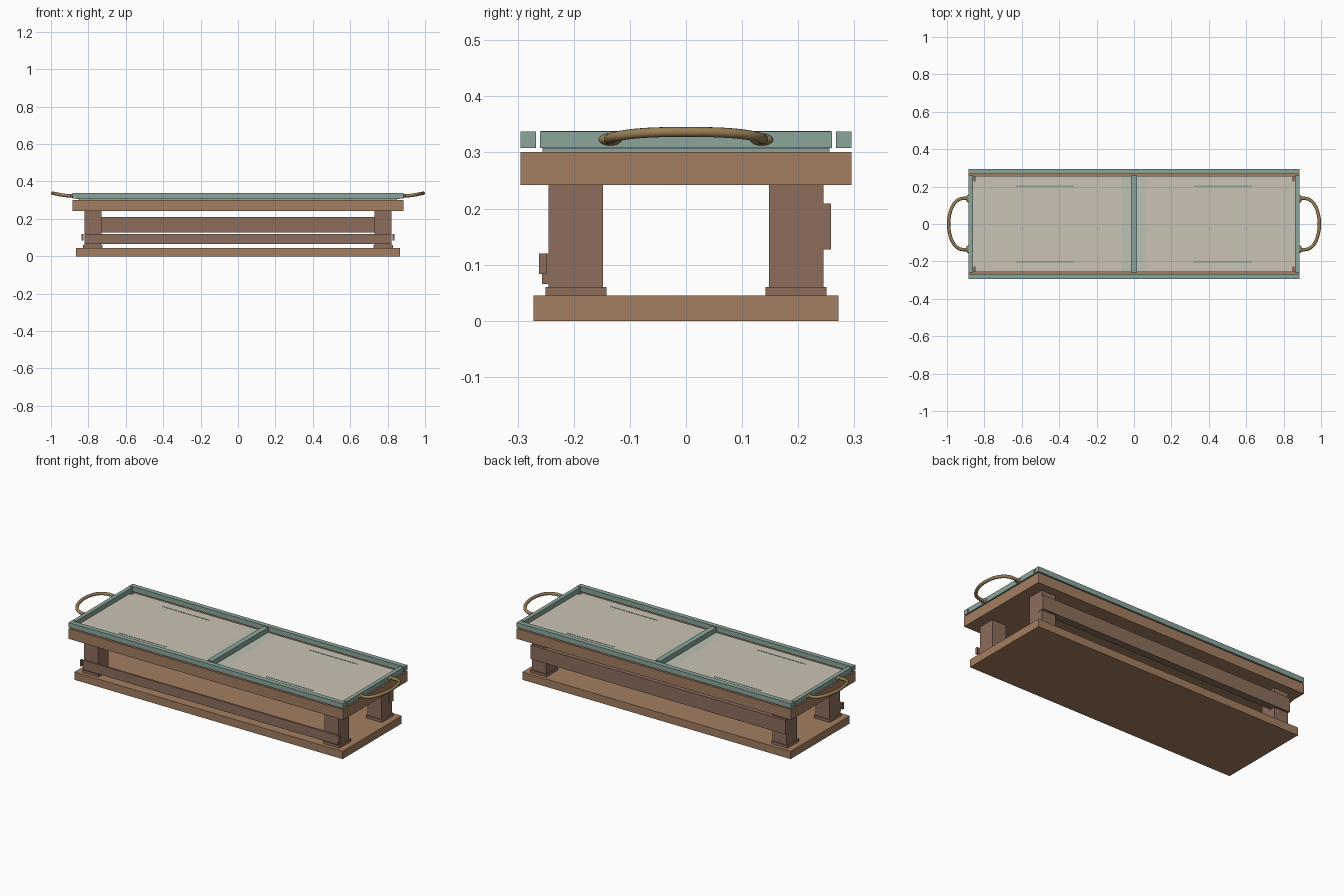
import bpy, math

if "Cube" in bpy.data.objects:
    bpy.data.objects.remove(bpy.data.objects["Cube"])


def material(name, r, g, b):
    m = bpy.data.materials.new(name)
    m.diffuse_color = (r, g, b, 1)
    m.use_nodes = True
    m.node_tree.nodes["Principled BSDF"].inputs["Base Color"].default_value = m.diffuse_color
    return m


OAK = material("oak", 0.37, 0.21, 0.12)
DARK = material("dark_wood", 0.27, 0.155, 0.11)
GREEN = material("painted_green", 0.26, 0.38, 0.33)
PALE = material("pale_green", 0.50, 0.54, 0.46)
LINEN = material("linen", 0.60, 0.55, 0.46)
BRASS = material("brass", 0.31, 0.21, 0.09)


def box(name, x, y, z, mat):
    """Box from (min, max) ranges on each axis."""
    bpy.ops.mesh.primitive_cube_add(size=1, location=[sum(r) / 2 for r in (x, y, z)])
    o = bpy.context.object
    o.name = name
    o.scale = [abs(r[1] - r[0]) for r in (x, y, z)]
    bpy.ops.object.transform_apply(location=False, rotation=False, scale=True)
    o.data.materials.append(mat)
    return o


def span(s, a, b):
    return (min(s * a, s * b), max(s * a, s * b))


# base board and table top
box("base_board", (-0.865, 0.865), (-0.272, 0.272), (0, 0.045), OAK)
box("table_top", (-0.885, 0.885), (-0.295, 0.295), (0.242, 0.301), OAK)

# legs on square feet, tray corner pins
for sx in (-1, 1):
    for sy in (-1, 1):
        box("foot", span(sx, 0.725, 0.828), span(sy, 0.142, 0.25), (0.045, 0.06), DARK)
        box("leg", span(sx, 0.73, 0.82), span(sy, 0.148, 0.245), (0.06, 0.242), DARK)
        box("corner_pin", span(sx, 0.845, 0.86), span(sy, 0.228, 0.255), (0.308, 0.312), DARK)
        # thin inlay lines on the tray
        box("inlay_line", span(sx, 0.32, 0.63), span(sy, 0.199, 0.205), (0.309, 0.311), GREEN)

# stretchers and end plates
box("back_stretcher", (-0.822, 0.822), (0.215, 0.258), (0.127, 0.209), DARK)
box("front_stretcher", (-0.82, 0.82), (-0.257, -0.245), (0.066, 0.12), DARK)
for sx in (-1, 1):
    box("stretcher_end_plate", span(sx, 0.826, 0.836), (-0.262, -0.248), (0.083, 0.12), DARK)

# tray bottom with two panels, rim and divider
box("tray_bottom", (-0.85, 0.85), (-0.256, 0.256), (0.301, 0.308), GREEN)
box("tray_centre_strip", (-0.07, 0.065), (-0.256, 0.256), (0.308, 0.3095), PALE)
box("tray_divider", (-0.015, 0.015), (-0.258, 0.258), (0.308, 0.338), GREEN)
for s in (-1, 1):
    box("tray_panel", (-0.863, -0.07) if s < 0 else (0.065, 0.863),
        (-0.256, 0.256), (0.3075, 0.3095), LINEN)
    box("tray_long_rail", (-0.885, 0.885), span(s, 0.267, 0.295), (0.308, 0.337), GREEN)
    box("tray_end_rail", span(s, 0.862, 0.885), (-0.26, 0.26), (0.308, 0.337), GREEN)

# handles: swept tube with oval mounts
HALF = [(0.882, 0.135, 0.323), (0.912, 0.137, 0.324), (0.945, 0.126, 0.328),
        (0.970, 0.095, 0.333), (0.986, 0.048, 0.336)]
PATH = HALF + [(0.991, 0, 0.3365)] + [(x, -y, z) for x, y, z in reversed(HALF)]
for sx in (-1, 1):
    cu = bpy.data.curves.new("handle", "CURVE")
    cu.dimensions = "3D"
    cu.bevel_depth = 0.009
    cu.bevel_resolution = 4
    cu.resolution_u = 6
    cu.use_fill_caps = True
    sp = cu.splines.new("BEZIER")
    sp.bezier_points.add(len(PATH) - 1)
    for p, (x, y, z) in zip(sp.bezier_points, PATH):
        p.co = (sx * x, y, z)
        p.handle_left_type = p.handle_right_type = "AUTO"
    cu.materials.append(BRASS)
    h = bpy.data.objects.new("handle", cu)
    bpy.context.collection.objects.link(h)
    for sy in (-1, 1):
        bpy.ops.mesh.primitive_uv_sphere_add(segments=20, ring_count=12, radius=1,
                                             location=(sx * 0.882, sy * 0.135, 0.323))
        o = bpy.context.object
        o.name = "handle_mount"
        o.scale = (0.017, 0.021, 0.011)
        o.data.materials.append(BRASS)
        bpy.ops.object.shade_smooth_by_angle(angle=math.radians(40))
